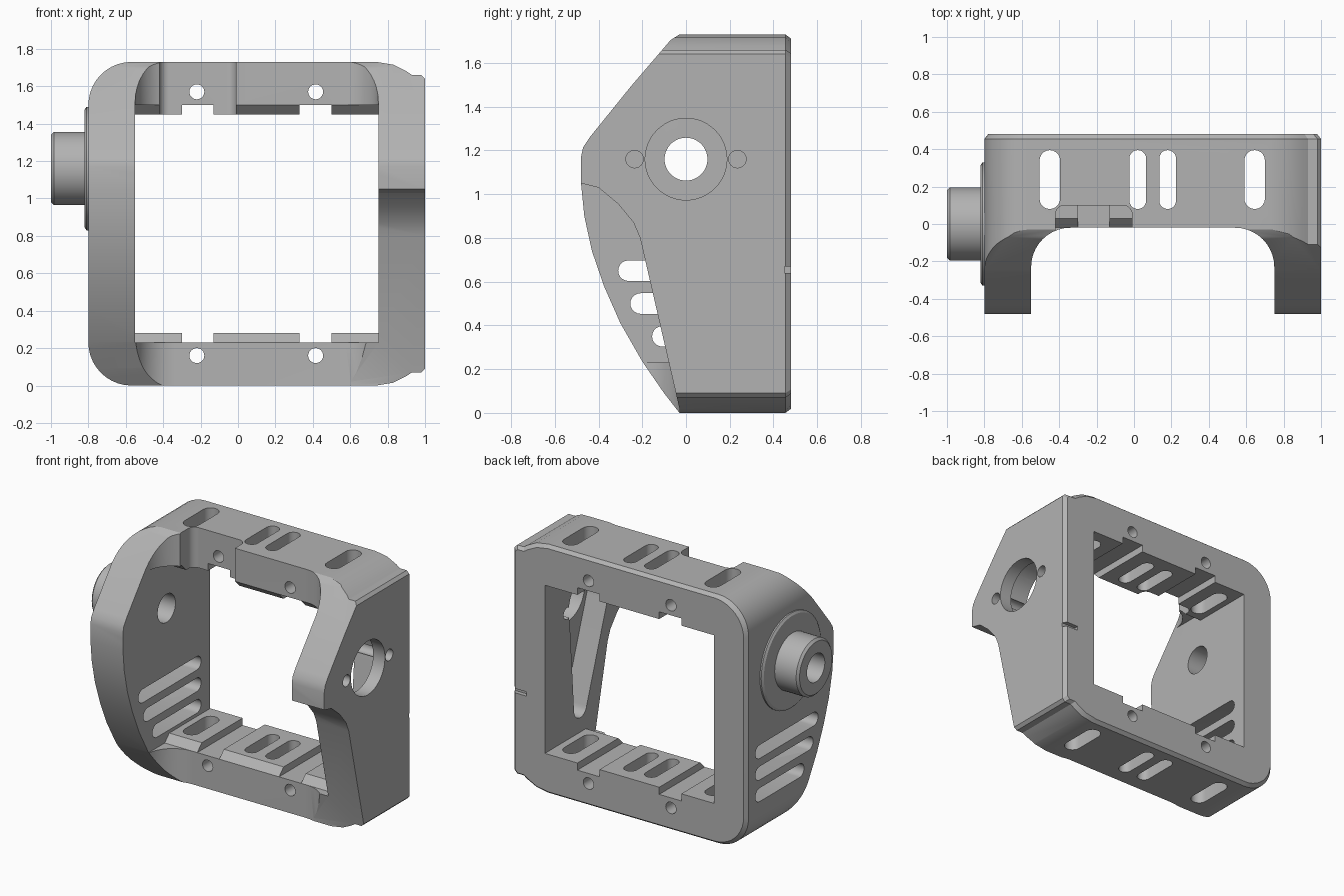
import bpy
import bmesh
from math import pi, cos, sin
from mathutils import Vector

if "Cube" in bpy.data.objects:
    bpy.data.objects.remove(bpy.data.objects["Cube"], do_unlink=True)

grey = bpy.data.materials.new("satin_grey")
grey.use_nodes = True
COLOUR = (0.45, 0.45, 0.45, 1)
grey.diffuse_color = COLOUR
grey.node_tree.nodes["Principled BSDF"].inputs["Base Color"].default_value = COLOUR

BACK = 0.48
HEIGHT = 1.73
MID = HEIGHT / 2
AXLE = (0, 1.16)


def loft(name, sections):
    """Closed solid through rings of equal point count."""
    bm = bmesh.new()
    rings = [[bm.verts.new(p) for p in s] for s in sections]
    bm.faces.new(rings[0])
    bm.faces.new(rings[-1])
    for a, b in zip(rings, rings[1:]):
        for i in range(len(a)):
            j = (i + 1) % len(a)
            bm.faces.new((a[i], a[j], b[j], b[i]))
    bmesh.ops.recalc_face_normals(bm, faces=bm.faces)
    mesh = bpy.data.meshes.new(name)
    bm.to_mesh(mesh)
    bm.free()
    mesh.materials.append(grey)
    obj = bpy.data.objects.new(name, mesh)
    bpy.context.collection.objects.link(obj)
    return obj


def place(p, axis, d):
    return Vector({"x": (d, p[0], p[1]), "y": (p[0], d, p[1]), "z": (p[0], p[1], d)}[axis])


def prism(name, pts, axis, lo, hi):
    return loft(name, [[place(p, axis, d) for p in pts] for d in (lo, hi)])


def arc(cx, cy, r, start, end, steps=10):
    angles = [(start + (end - start) * i / steps) * pi / 180 for i in range(steps + 1)]
    return [(cx + r * cos(a), cy + r * sin(a)) for a in angles]


def circle(c, r, n=48):
    return arc(c[0], c[1], r, 0, 360 - 360 / n, n - 1)


def box(a0, a1, b0, b1):
    return [(a0, b0), (a1, b0), (a1, b1), (a0, b1)]


def slot(a0, a1, b0, b1):
    """Rounded slot running along the first coordinate."""
    r, m = (b1 - b0) / 2, (b0 + b1) / 2
    return arc(a1 - r, m, r, -90, 90) + arc(a0 + r, m, r, 90, 270)


def combine(target, tool, operation="DIFFERENCE"):
    mod = target.modifiers.new("cut", "BOOLEAN")
    mod.operation = operation
    mod.solver = "EXACT"
    mod.object = tool
    graph = bpy.context.evaluated_depsgraph_get()
    mesh = bpy.data.meshes.new_from_object(target.evaluated_get(graph))
    target.modifiers.clear()
    target.data = mesh
    bpy.data.objects.remove(tool, do_unlink=True)


# Outer shell: rounded on one side, stepped side plate on the other
upper_right = [(1, 1.64), (0.98, 1.66), (0.93, 1.66), (0.9, 1.68), (0.83, 1.715), (0.74, HEIGHT)]
lower_right = [(x, HEIGHT - z) for x, z in reversed(upper_right)]
R = 0.23
outline = (upper_right + arc(R - 0.8, HEIGHT - R, R, 90, 180)
           + arc(R - 0.8, R, R, 180, 270) + lower_right)


def shell_ring(y, inset):
    k = 1 - inset / 0.9
    return [Vector((0.1 + (x - 0.1) * k, y, MID + (z - MID) * k)) for x, z in outline]


frame = loft("camera_cage_frame", [shell_ring(-0.5, 0), shell_ring(BACK - 0.025, 0),
                                   shell_ring(BACK, 0.02)])

# Side profile with sloped top and curved lower arm
side = [(0.6, -0.1), (0.6, 1.8), (-0.03, 1.8), (-0.03, HEIGHT), (-0.07, 1.705), (-0.25, 1.495),
        (-0.44, 1.26), (-0.47, 1.215), (-0.48, 1.17), (-0.48, 1.05), (-0.465, 0.9),
        (-0.43, 0.74), (-0.375, 0.58), (-0.3, 0.41), (-0.2, 0.235), (-0.1, 0.09),
        (-0.03, 0), (-0.03, -0.1)]
combine(frame, prism("side_cutter", side, "x", -1.5, 1.5), "INTERSECT")

# Swept notch under the short arm
notch = [(-0.7, 1.05), (-0.48, 1.05), (-0.4, 1.03), (-0.31, 0.955), (-0.24, 0.87),
         (-0.21, 0.8), (-0.03, 0.02), (-0.03, -0.1), (-0.7, -0.1)]
combine(frame, prism("arm_cutter", notch, "x", 0.3, 1.2))

# Front cavity with filleted corners
cavity = ([(-0.55, -0.7)] + arc(-0.34, -0.23, 0.21, 180, 90)
          + arc(0.54, -0.23, 0.21, 90, 0) + [(0.75, -0.7)])
combine(frame, prism("cavity_cutter", cavity, "z", -0.2, 2))

# Window with chamfered front lip
window = [(-0.7, 0.23), (-0.02, 0.23), (0.03, 0.28), (0.6, 0.28),
          (0.6, 1.45), (0.03, 1.45), (-0.02, 1.5), (-0.7, 1.5)]
combine(frame, prism("window_cutter", window, "x", -0.55, 0.75))

# Rail notches and screw holes
for x0 in (-0.3, 0.33):
    combine(frame, prism("rail_cutter", box(x0, x0 + 0.17, 0.23, 1.5), "y", -0.6, 0.6))
for x in (-0.22, 0.415):
    for z in (0.16, 1.57):
        combine(frame, prism("screw_cutter", circle((x, z), 0.04, 24), "y", -0.6, 0.6))

# Recess in the front of the top bar
recess = ([(-0.42, -0.2)] + arc(-0.37, 0.05, 0.05, 180, 90)
          + arc(-0.06, 0.05, 0.05, 90, 0) + [(-0.01, -0.2)])
combine(frame, prism("recess_cutter", recess, "z", 1.3, 2))

# Vertical slots through both bars
for x, w in ((-0.45, 0.11), (0.02, 0.09), (0.18, 0.09), (0.645, 0.11)):
    pts = [(b, a) for a, b in slot(0.08, 0.395, x - w / 2, x + w / 2)]
    combine(frame, prism("bar_slot_cutter", pts, "z", -0.2, 2))

# Vent slots in the long arm
for y0, z in ((-0.31, 0.65), (-0.255, 0.5), (-0.155, 0.35)):
    combine(frame, prism("vent_cutter", slot(y0, 0.38, z - 0.047, z + 0.047), "x", -1, -0.5))

# Bearing hole, pin holes and inner pocket in the short arm
combine(frame, prism("bearing_cutter", circle(AXLE, 0.187), "x", 0.6, 1.2))
for y in (-0.235, 0.235):
    combine(frame, prism("pin_cutter", circle((y, AXLE[1]), 0.04, 24), "x", 0.6, 1.2))
pocket = arc(0, AXLE[1], 0.22, -20, 200, 24) + arc(0.09, 0.45, 0.07, 190, 350)
combine(frame, prism("pocket_cutter", pocket, "x", 0.6, 0.91))

# Small index groove on the back edge
combine(frame, prism("groove_cutter", box(0.89, 1.1, 0.64, 0.67), "y", 0.45, 0.6))

# Pivot boss: flange, stub and through bore
profile = [(-0.7, 0.33), (-0.81, 0.33), (-0.82, 0.315), (-0.82, 0.196),
           (-0.985, 0.196), (-1, 0.18)]
boss = loft("pivot_boss", [[place(p, "x", x) for p in circle(AXLE, r)] for x, r in profile])
combine(frame, boss, "UNION")
combine(frame, prism("bore_cutter", circle(AXLE, 0.098), "x", -1.2, -0.4))

# Smooth curves, sharp edges
bpy.ops.object.select_all(action="DESELECT")
frame.select_set(True)
bpy.context.view_layer.objects.active = frame
bpy.ops.object.shade_smooth_by_angle(angle=pi / 7)
